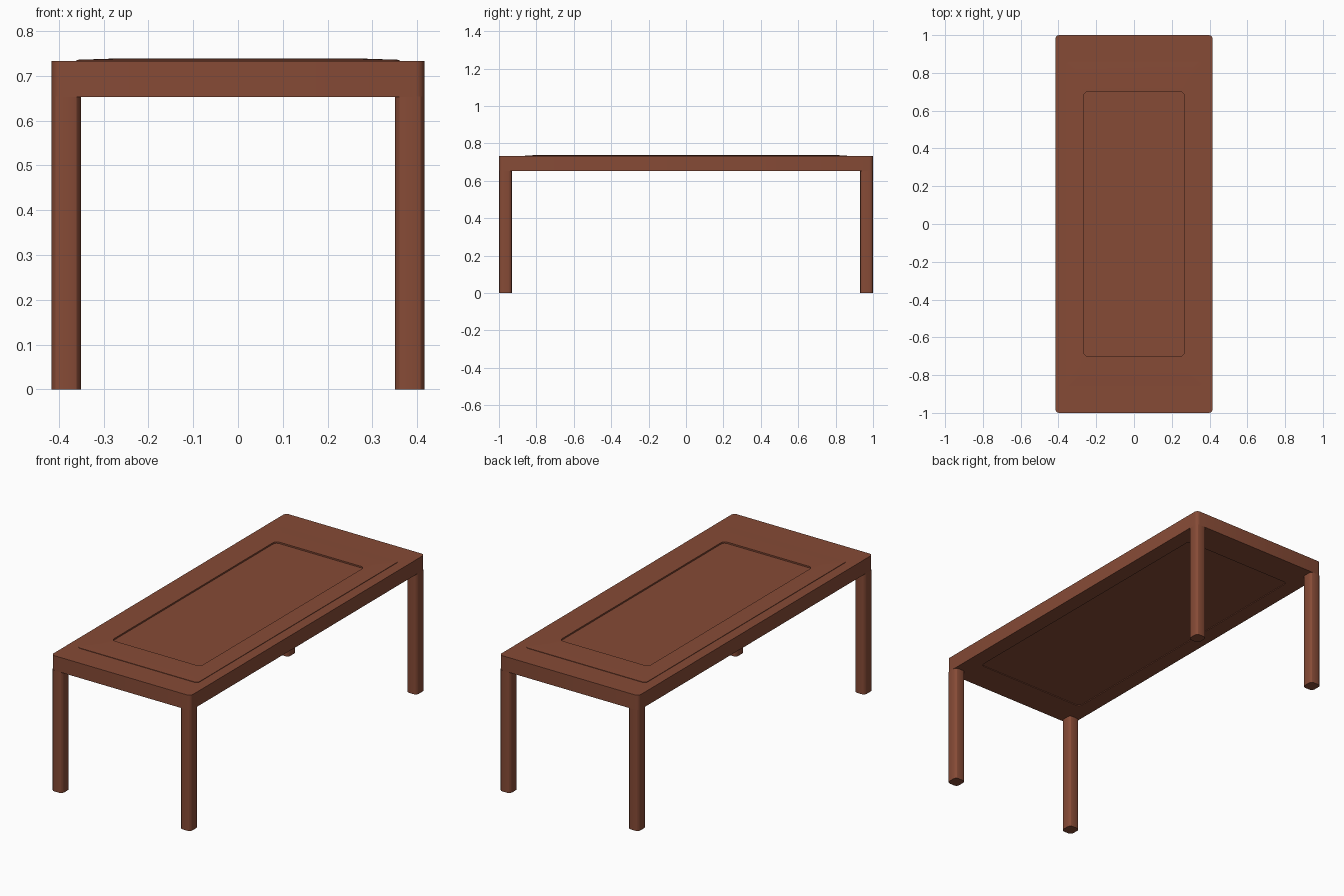
import bpy, bmesh, math

if "Cube" in bpy.data.objects:
    bpy.data.objects.remove(bpy.data.objects["Cube"])

wood = bpy.data.materials.new("brown_wood")
wood.diffuse_color = (0.24, 0.07, 0.037, 1)
wood.use_nodes = True
wood.node_tree.nodes["Principled BSDF"].inputs["Base Color"].default_value = wood.diffuse_color


def rounded_rect(hx, hy, r, seg):
    pts = []
    for i, (sx, sy) in enumerate([(1, 1), (-1, 1), (-1, -1), (1, -1)]):
        for k in range(seg + 1):
            a = math.pi / 2 * (i + k / seg)
            pts.append((sx * (hx - r) + r * math.cos(a), sy * (hy - r) + r * math.sin(a)))
    return pts


def loft(name, rings, seg, loc=(0, 0, 0)):
    # Stack rounded rectangles (half x, half y, radius, z) and cap both ends
    bm = bmesh.new()
    loops = [[bm.verts.new((x, y, z)) for x, y in rounded_rect(hx, hy, r, seg)]
             for hx, hy, r, z in rings]
    n = len(loops[0])
    for a, b in zip(loops, loops[1:]):
        for i in range(n):
            j = (i + 1) % n
            bm.faces.new((a[i], a[j], b[j], b[i]))
    bm.faces.new(loops[0][::-1])
    bm.faces.new(loops[-1])
    me = bpy.data.meshes.new(name)
    bm.to_mesh(me)
    bm.free()
    me.materials.append(wood)
    ob = bpy.data.objects.new(name, me)
    ob.location = loc
    bpy.context.collection.objects.link(ob)
    bpy.ops.object.select_all(action='DESELECT')
    ob.select_set(True)
    bpy.context.view_layer.objects.active = ob
    bpy.ops.object.shade_smooth_by_angle(angle=math.radians(30))
    return ob


HX, HY = 0.416, 1.0

# Thick top: shallow underside recess, raised border and sunken centre panel
loft("table_top", [
    (0.33, 0.83, 0.02, 0.657),
    (0.33, 0.83, 0.02, 0.653),
    (HX, HY, 0.02, 0.653),
    (HX, HY, 0.02, 0.733),
    (0.36, 0.86, 0.02, 0.733),
    (0.36, 0.86, 0.02, 0.7355),
    (0.285, 0.77, 0.02, 0.738),
    (0.265, 0.70, 0.02, 0.738),
    (0.265, 0.70, 0.02, 0.730),
], 4)

# Four corner legs, flush with the outside of the top
LX, LY = 0.0325, 0.0345
for sx, side in ((-1, "left"), (1, "right")):
    for sy, end in ((-1, "front"), (1, "back")):
        loft(f"{end}_{side}_leg",
             [(LX, LY, 0.018, 0), (LX, LY, 0.018, 0.654)], 3,
             (sx * (HX - LX), sy * (HY - LY), 0))
